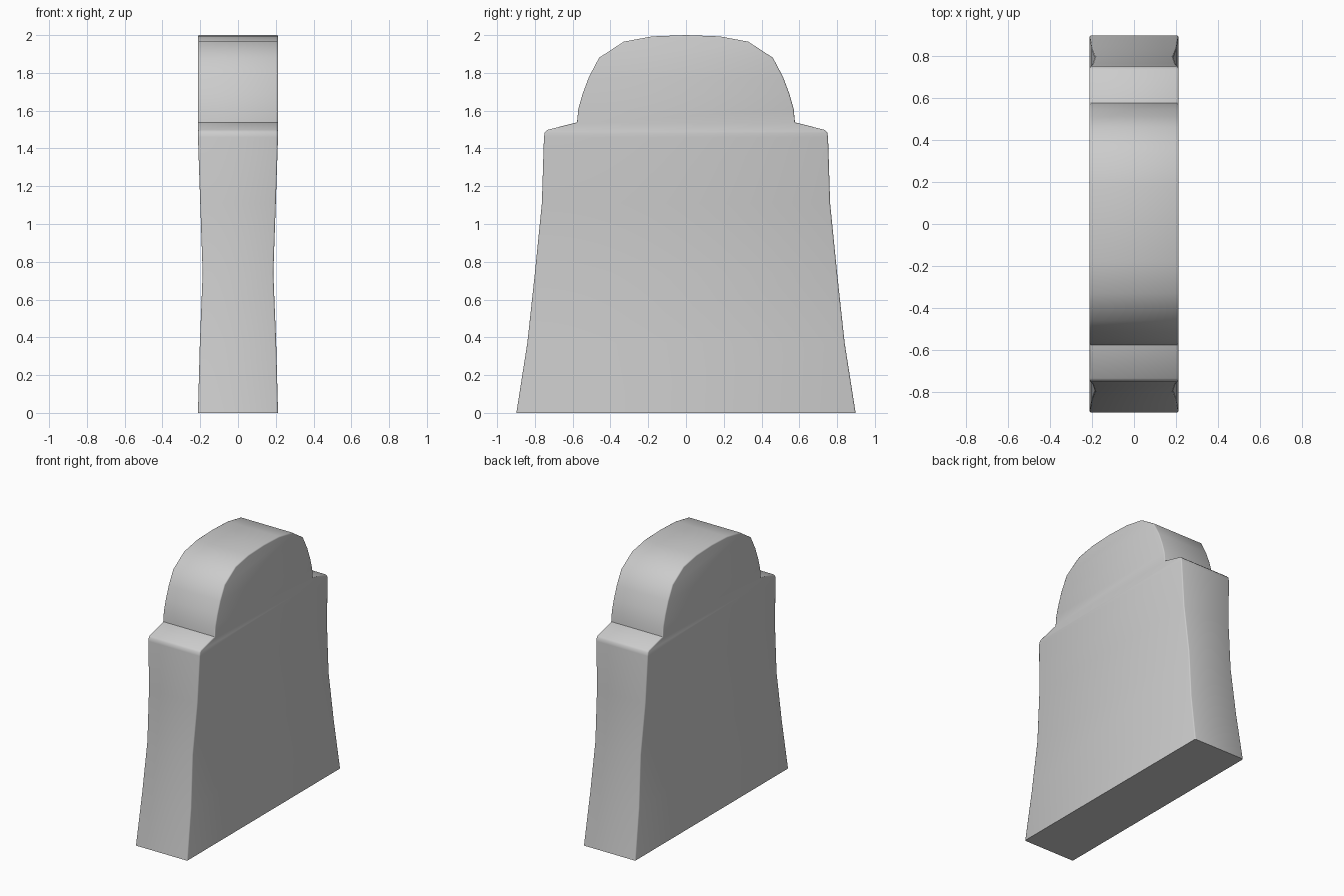
import bpy, bmesh, math

cube = bpy.data.objects.get("Cube")
if cube:
    bpy.data.objects.remove(cube, do_unlink=True)

stone = bpy.data.materials.new("grey_stone")
stone.use_nodes = True
colour = (0.6, 0.6, 0.6, 1)
stone.diffuse_color = colour
stone.node_tree.nodes["Principled BSDF"].inputs["Base Color"].default_value = colour

# Rows from base to crown: half depth, height, half thickness
rows = [
    (0.898, 0, 0.212), (0.84, 0.37, 0.202), (0.8, 0.74, 0.187),
    (0.763, 1.11, 0.2), (0.752, 1.46, 0.212), (0.748, 1.485, 0.212), (0.735, 1.498, 0.212),
    (0.577, 1.538, 0.213), (0.57, 1.61, 0.213), (0.547, 1.69, 0.213),
    (0.513, 1.78, 0.213), (0.46, 1.88, 0.213), (0.33, 1.965, 0.213),
    (0.18, 1.993, 0.213), (0.0, 2.0, 0.213),
]

bm = bmesh.new()
rings = []
for y, z, x in rows[:-1]:
    rings.append([bm.verts.new(p) for p in ((-x, -y, z), (x, -y, z), (x, y, z), (-x, y, z))])
bm.faces.new(rings[0])
for low, high in zip(rings, rings[1:]):
    for i in range(4):
        j = (i + 1) % 4
        bm.faces.new((low[i], low[j], high[j], high[i]))

# Crown closes on a ridge
y, z, x = rows[-1]
left, right = bm.verts.new((x, y, z)), bm.verts.new((-x, y, z))
a, b, c, d = rings[-1]
for face in ((a, b, left, right), (c, d, right, left), (b, c, left), (d, a, right)):
    bm.faces.new(face)
bmesh.ops.recalc_face_normals(bm, faces=bm.faces)

# Soften the long vertical and arched edges
rim = [e for e in bm.edges
       if e.calc_face_angle(0) > math.radians(60)
       and not all(v.co.z < 0.001 for v in e.verts)
       and abs(e.verts[0].co.x - e.verts[1].co.x) < 0.1]
bmesh.ops.bevel(bm, geom=rim, offset=0.008, segments=2, profile=0.5, affect='EDGES')

mesh = bpy.data.meshes.new("stone_slab")
bm.to_mesh(mesh)
bm.free()
mesh.materials.append(stone)
slab = bpy.data.objects.new("stone_slab", mesh)
bpy.context.collection.objects.link(slab)
bpy.context.view_layer.objects.active = slab
slab.select_set(True)
bpy.ops.object.shade_smooth_by_angle(angle=math.radians(50))
